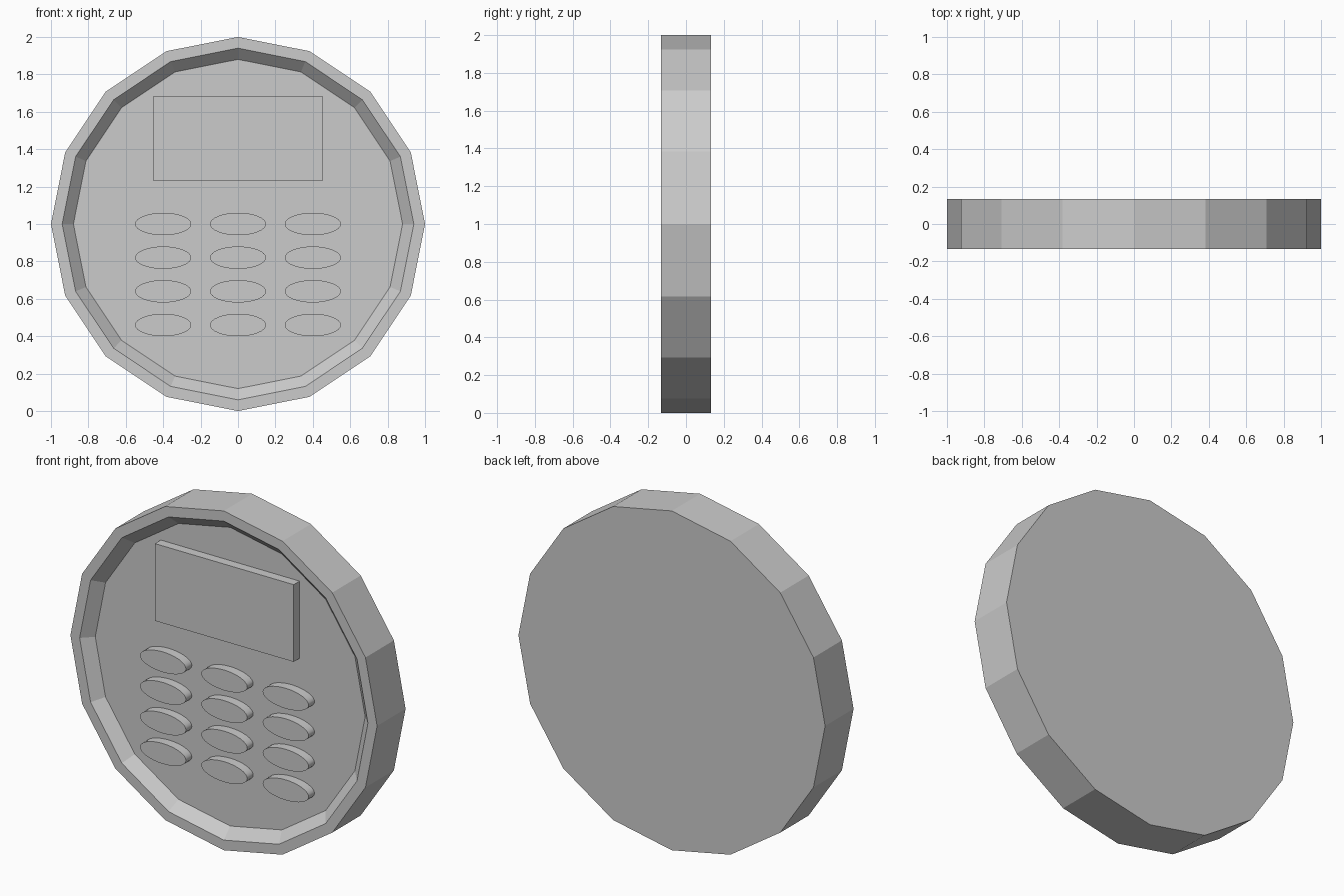
import bpy, bmesh
from math import cos, sin, tau

old = bpy.data.objects.get("Cube")
if old:
    bpy.data.objects.remove(old, do_unlink=True)

grey = bpy.data.materials.new("light grey")
grey.use_nodes = True
colour = (0.6, 0.6, 0.6, 1)
grey.diffuse_color = colour
grey.node_tree.nodes["Principled BSDF"].inputs["Base Color"].default_value = colour

HALF = 0.1325            # half the case thickness
FLOOR = -HALF + 0.06     # recessed face
FRONT = -HALF + 0.005    # front of the keys and display


def stack(name, rings, sides):
    """Join oval rings (radius x, radius z, y) from front to back and cap both ends."""
    bm = bmesh.new()
    loops = [[bm.verts.new((rx * cos(tau * i / sides), y, rz * sin(tau * i / sides)))
              for i in range(sides)] for rx, rz, y in rings]
    for a, b in zip(loops, loops[1:]):
        for i in range(sides):
            j = (i + 1) % sides
            bm.faces.new((a[i], a[j], b[j], b[i]))
    bm.faces.new(loops[0])
    bm.faces.new(loops[-1])
    bmesh.ops.recalc_face_normals(bm, faces=bm.faces)
    mesh = bpy.data.meshes.new(name)
    bm.to_mesh(mesh)
    bm.free()
    mesh.materials.append(grey)
    obj = bpy.data.objects.new(name, mesh)
    bpy.context.collection.objects.link(obj)
    return obj


# Sixteen-sided case with a sloped rim around the recessed face
case = stack("case", [(0.88, 0.88, FLOOR), (0.94, 0.94, -HALF),
                      (1, 1, -HALF), (1, 1, HALF)], 16)
case.location.z = 1

# Raised display plate
bpy.ops.mesh.primitive_cube_add(size=1, location=(0, (FRONT + FLOOR + 0.01) / 2, 1.457))
display = bpy.context.object
display.name = "display"
display.scale = (0.905, FLOOR + 0.01 - FRONT, 0.455)
display.data.materials.append(grey)

# Keypad of oval keys, three columns by four rows
for row in range(4):
    for col in range(3):
        key = stack(f"key_{row + 1}_{col + 1}",
                    [(0.15, 0.06, FRONT), (0.15, 0.06, FLOOR + 0.01)], 32)
        key.location = (0.4 * (col - 1), 0, 1 - 0.18 * row)
        for face in key.data.polygons:
            face.use_smooth = len(face.vertices) == 4
        key.data.set_sharp_from_angle(angle=0.8)
